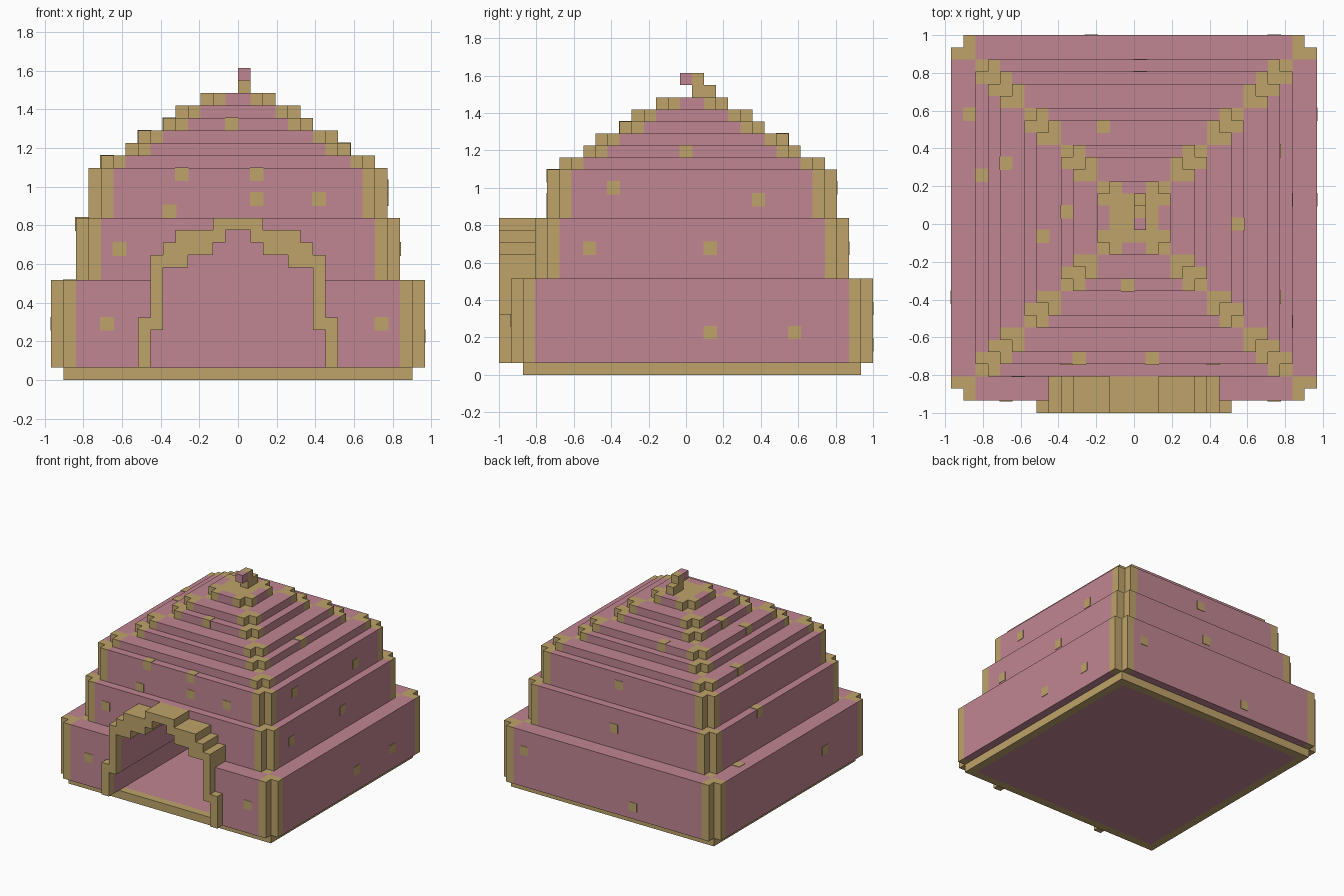
import bpy, bmesh
from mathutils import Vector

if "Cube" in bpy.data.objects:
    bpy.data.objects.remove(bpy.data.objects["Cube"], do_unlink=True)

U = 2 / 31        # size of one block
SHIFT = 0.5       # the body sits half a block back because of the porch
PINK, TAN = 0, 1


def material(name, rgb):
    m = bpy.data.materials.new(name)
    m.use_nodes = True
    col = (*rgb, 1)
    m.diffuse_color = col
    bsdf = m.node_tree.nodes["Principled BSDF"]
    bsdf.inputs["Base Color"].default_value = col
    bsdf.inputs["Roughness"].default_value = 0.9
    return m


MATS = [material("dusty pink", (0.527, 0.235, 0.287)),
        material("straw tan", (0.521, 0.371, 0.147))]


def finish(name, bm):
    """Scale block units to the scene and make the object."""
    for v in bm.verts:
        v.co = Vector((v.co.x, v.co.y + SHIFT, v.co.z)) * U
    me = bpy.data.meshes.new(name)
    bm.to_mesh(me)
    bm.free()
    for m in MATS:
        me.materials.append(m)
    ob = bpy.data.objects.new(name, me)
    bpy.context.collection.objects.link(ob)
    return ob


def blocks(name, xs, ys, zs, rule):
    """Skin of all grid cells for which rule(centre) gives a colour index."""
    lines = [sorted(set(a)) for a in (xs, ys, zs)]
    size = [len(a) - 1 for a in lines]

    def cell(i):
        if any(k < 0 or k >= n for k, n in zip(i, size)):
            return None
        return rule(*[(a[k] + a[k + 1]) / 2 for a, k in zip(lines, i)])

    bm = bmesh.new()
    for i in ((a, b, c) for a in range(size[0]) for b in range(size[1]) for c in range(size[2])):
        colour = cell(i)
        if colour is None:
            continue
        for axis in range(3):
            for step in (0, 1):
                near = list(i)
                near[axis] += 2 * step - 1
                if cell(near) is not None:
                    continue
                u, v = (axis + 1) % 3, (axis + 2) % 3
                quad = []
                for du, dv in ((0, 0), (1, 0), (1, 1), (0, 1)):
                    p = [0, 0, 0]
                    p[axis] = lines[axis][i[axis] + step]
                    p[u] = lines[u][i[u] + du]
                    p[v] = lines[v][i[v] + dv]
                    quad.append(bm.verts.new(p))
                f = bm.faces.new(quad if step else quad[::-1])
                f.material_index = colour
    bmesh.ops.remove_doubles(bm, verts=bm.verts, dist=1e-4)
    bmesh.ops.dissolve_limit(bm, angle_limit=0.01, verts=bm.verts, edges=bm.edges,
                             delimit={'MATERIAL'})
    return finish(name, bm)


def mirrored(*vals):
    return [s * v for v in vals for s in (-1, 1)]


# Doorway: block row -> (inner half width, outer half width)
ARCH = {**{z: (7, 8) for z in (1, 2, 3)}, 4: (6, 8), **{z: (6, 7) for z in range(5, 9)},
        9: (4, 7), 10: (2, 6), 11: (1, 5), 12: (0, 2)}

# Base slab with a tan rim around a pink floor
blocks("base_slab", mirrored(13, 14), mirrored(13, 14), [0, 1],
       lambda x, y, z: TAN if max(abs(x), abs(y)) > 13 else PINK)


# Stepped tiers with notched tan corners and a passage behind the doorway
def tier_rule(h):
    def rule(x, y, z):
        a, b = abs(x), abs(y)
        if min(a, b) > h - 1:
            return None
        if int(z) in ARCH and a < ARCH[int(z)][0] and y < 11.5:
            return None
        corner = min(a, b) > h - 2
        inner = h - 3 < a < h - 2 and h - 3 < b < h - 2
        cap = h == 3 and max(a, b) < 2
        return TAN if corner or inner or cap else PINK
    return rule


TIERS = [(15, 1, 8), (13, 8, 13), (12, 13, 17), (11, 17, 18), (9, 18, 19),
         (8, 19, 20), (6, 20, 21), (5, 21, 22), (3, 22, 23)]
for n, (h, z0, z1) in enumerate(TIERS, 1):
    grid = mirrored(h, h - 1, h - 2, h - 3)
    xs, ys, zs = grid, grid, [z0, z1]
    if z0 < 13:
        xs = grid + mirrored(1, 2, 4, 6, 7)
        ys = grid + [11.5]
        zs = range(z0, z1 + 1)
    blocks(f"tier_{n}", xs, ys, zs, tier_rule(h))


# Door arch: shallow jambs below, a deep hood above the first ledge
def arch_rule(x, y, z):
    inner, outer = ARCH[int(z)]
    if inner < abs(x) < outer and (z > 8 or y < -15):
        return TAN
    return None


blocks("door_arch", [0] + mirrored(1, 2, 4, 5, 6, 7, 8), [-16, -15, -13], range(1, 14), arch_rule)

# Crooked tip on the roof
blocks("roof_tip", [0, 1], [-1, 0, 1, 2], [23, 24, 25],
       lambda x, y, z: (None if (z < 24 and y < 0) or (z > 24 and y > 1)
                        else PINK if y < 0 else TAN))

# Scattered tan spots: (across, height) on each wall, snapped to that tier
SPOTS = {
    "front": [(-11, 4), (11, 4), (-10, 10), (-6, 13), (1, 14), (6, 14), (-5, 16), (1, 16), (-1, 20)],
    "left": [(1, 3), (8, 3), (-9, 10), (1, 10), (-7, 15), (5, 14), (-1, 18)],
    "back": [(-4, 2), (11, 5), (0, 10), (0, 15), (-3, 19)],
    "right": [(-7, 4), (3, 12), (4, 17), (0, 20), (-2, 19)],
}
E = 0.05
for side, spots in SPOTS.items():
    bm = bmesh.new()
    for t, z in spots:
        h = next(r for r, z0, z1 in TIERS if z0 <= z < z1)
        d = h - 0.5
        x, y = {"front": (t + .5, -d), "back": (t + .5, d),
                "left": (d, t + .5), "right": (-d, t + .5)}[side]
        cube = bmesh.ops.create_cube(bm, size=1 + 2 * E)["verts"]
        bmesh.ops.translate(bm, verts=cube, vec=(x, y, z + .5))
    if side == "right":   # one spot set into the lowest ledge
        cube = bmesh.ops.create_cube(bm, size=1 + 2 * E)["verts"]
        bmesh.ops.translate(bm, verts=cube, vec=(-13.5, 8.5, 7.5))
    for f in bm.faces:
        f.material_index = TAN
    finish(f"{side}_spots", bm)
